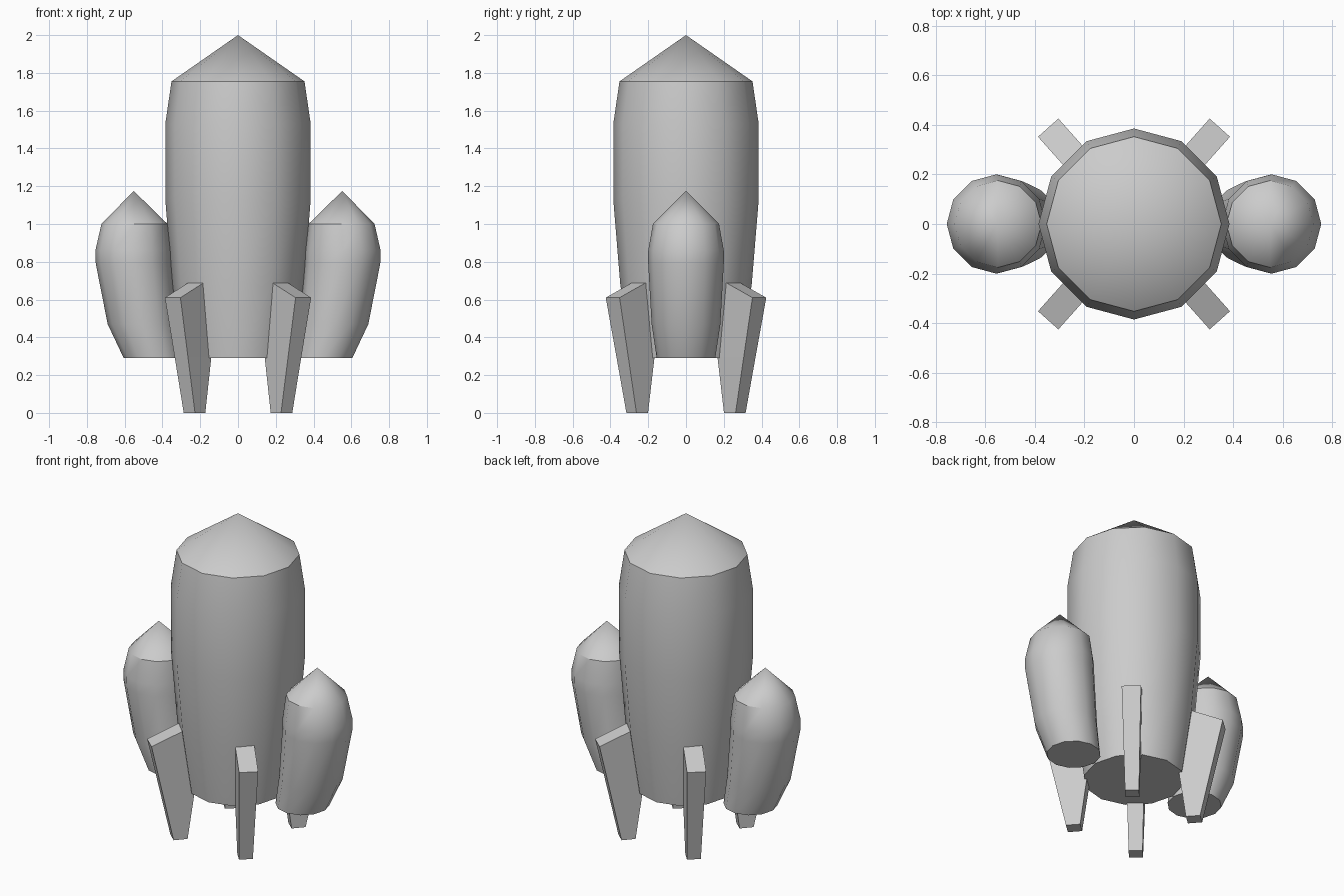
import bpy, bmesh, math

if "Cube" in bpy.data.objects:
    bpy.data.objects.remove(bpy.data.objects["Cube"])

SIDES = 12


def finish(name, bm, smooth):
    bmesh.ops.recalc_face_normals(bm, faces=bm.faces)
    mesh = bpy.data.meshes.new(name)
    bm.to_mesh(mesh)
    bm.free()
    ob = bpy.data.objects.new(name, mesh)
    bpy.context.collection.objects.link(ob)
    if smooth:
        bpy.ops.object.select_all(action='DESELECT')
        bpy.context.view_layer.objects.active = ob
        ob.select_set(True)
        bpy.ops.object.shade_smooth_by_angle(angle=math.radians(32))
    return ob


def loft(bm, rings):
    for a, b in zip(rings, rings[1:]):
        n = len(a)
        for i in range(n):
            bm.faces.new((a[i], a[(i + 1) % n], b[(i + 1) % n], b[i]))


def rocket_hull(name, profile, tip):
    """Stacked rings (centre x, z, radius) with flat base and pointed nose."""
    bm = bmesh.new()
    rings = []
    for cx, z, r in profile:
        rings.append([bm.verts.new((cx + r * math.cos(math.tau * i / SIDES),
                                    r * math.sin(math.tau * i / SIDES), z))
                      for i in range(SIDES)])
    loft(bm, rings)
    bm.faces.new(rings[0])
    apex = bm.verts.new((tip[0], 0, tip[1]))
    top = rings[-1]
    for i in range(SIDES):
        bm.faces.new((top[i], top[(i + 1) % SIDES], apex))
    return finish(name, bm, True)


# Main hull
rocket_hull("main_hull",
            [(0, 0.29, 0.29), (0, 0.68, 0.348), (0, 1.13, 0.385),
             (0, 1.53, 0.385), (0, 1.755, 0.352)], (0, 2.0))

# Side boosters, leaning in toward the base
for side, label in ((-1, "left"), (1, "right")):
    rings = [(0.45, 0.29, 0.155), (0.508, 0.47, 0.182), (0.553, 0.79, 0.2),
             (0.555, 0.86, 0.2), (0.548, 1.0, 0.175)]
    rocket_hull(label + "_booster", [(side * x, z, r) for x, z, r in rings],
                (side * 0.552, 1.175))

# Tapered landing fins: (inner r, inner z, outer r, outer z, width)
FIN = [(0.305, 0.0, 0.387, 0.0, 0.08),
       (0.265, 0.295, 0.451, 0.295, 0.094),
       (0.32, 0.695, 0.52, 0.61, 0.11)]
angle = math.radians(48.3)
for sx, lr in ((-1, "left"), (1, "right")):
    for sy, fb in ((-1, "front"), (1, "back")):
        c, s = sx * math.cos(angle), sy * math.sin(angle)
        bm = bmesh.new()
        rings = []
        for ri, zi, ro, zo, w in FIN:
            h = w / 2
            rings.append([bm.verts.new((r * c - t * s, r * s + t * c, z))
                          for r, t, z in ((ri, -h, zi), (ro, -h, zo),
                                          (ro, h, zo), (ri, h, zi))])
        loft(bm, rings)
        bm.faces.new(rings[0])
        bm.faces.new(rings[-1])
        finish(f"{fb}_{lr}_fin", bm, False)
